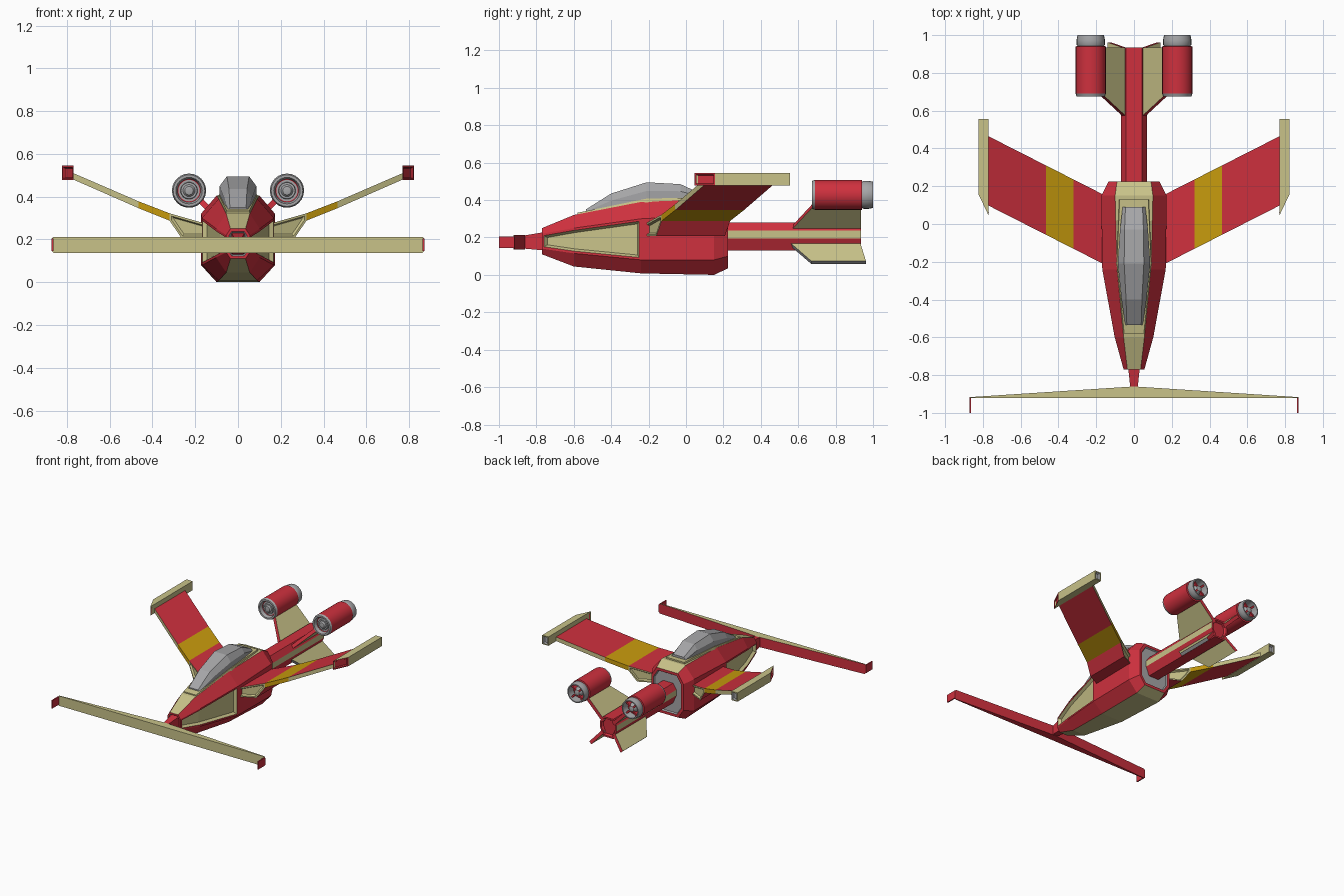
import bpy, bmesh, math
from mathutils import Vector

if "Cube" in bpy.data.objects:
    bpy.data.objects.remove(bpy.data.objects["Cube"])

MATS = []
for name, col in [("red", (0.62, 0.030, 0.048)), ("cream", (0.58, 0.54, 0.25)),
                  ("yellow", (0.58, 0.33, 0.004)), ("grey", (0.38, 0.38, 0.39))]:
    m = bpy.data.materials.new(name)
    m.diffuse_color = (*col, 1)
    m.use_nodes = True
    m.node_tree.nodes["Principled BSDF"].inputs["Base Color"].default_value = m.diffuse_color
    MATS.append(m)
RED, CREAM, YELLOW, GREY = range(4)


def finish(name, bm):
    me = bpy.data.meshes.new(name)
    bm.to_mesh(me)
    bm.free()
    for m in MATS:
        me.materials.append(m)
    ob = bpy.data.objects.new(name, me)
    bpy.context.collection.objects.link(ob)
    return ob


def loft(name, sections, rule, insets=()):
    """Skin equal-length sections, cap the ends, colour by rule(centre, normal),
    then recess the faces picked by each (test, border, depth, colour)."""
    bm = bmesh.new()
    rings = [[bm.verts.new(p) for p in s] for s in sections]
    n = len(rings[0])
    for a, b in zip(rings, rings[1:]):
        for i in range(n):
            j = (i + 1) % n
            bm.faces.new((a[i], a[j], b[j], b[i]))
    bm.faces.new(rings[0])
    bm.faces.new(rings[-1])
    bmesh.ops.recalc_face_normals(bm, faces=bm.faces)
    bm.normal_update()
    for f in bm.faces:
        f.material_index = rule(f.calc_center_median(), f.normal)
    for test, border, depth, colour in insets:
        pick = [f for f in bm.faces if test(f.calc_center_median(), f.normal)]
        bmesh.ops.inset_region(bm, faces=pick, thickness=border, use_even_offset=True)
        res = bmesh.ops.inset_region(bm, faces=pick, thickness=abs(depth) * 0.6,
                                     depth=depth, use_even_offset=True)
        for f in pick + res["faces"]:
            f.material_index = colour
    return finish(name, bm)


def lathe(name, profile, cx, cz, colour, seg=24):
    """Spin a (radius, y) profile around an axis parallel to y."""
    bm = bmesh.new()
    vs = [bm.verts.new((r, y, 0)) for r, y in profile]
    es = [bm.edges.new(p) for p in zip(vs, vs[1:])]
    bmesh.ops.spin(bm, geom=vs + es, cent=(0, 0, 0), axis=(0, 1, 0),
                   angle=math.tau, steps=seg)
    bmesh.ops.remove_doubles(bm, verts=bm.verts, dist=1e-5)
    bmesh.ops.recalc_face_normals(bm, faces=bm.faces)
    bmesh.ops.translate(bm, verts=bm.verts, vec=(cx, 0, cz))
    for f in bm.faces:
        f.material_index = colour
    ob = finish(name, bm)
    bpy.ops.object.select_all(action='DESELECT')
    ob.select_set(True)
    bpy.context.view_layer.objects.active = ob
    bpy.ops.object.shade_smooth_by_angle(angle=math.radians(35))
    return ob


def octagon(y, wt, w, zb, zl, zu, zt):
    half = [(wt, zb), (w, zl), (w, zu), (wt, zt)]
    return [(x, y, z) for x, z in half] + [(-x, y, z) for x, z in half[::-1]]


def solid(colour):
    return lambda c, n: colour


# Fuselage with recessed side panels, nose socket and rear plate
loft("fuselage", [
    octagon(-0.77, 0.035, 0.055, 0.11, 0.14, 0.22, 0.25),
    octagon(-0.60, 0.055, 0.102, 0.045, 0.115, 0.25, 0.32),
    octagon(-0.24, 0.09, 0.168, 0.008, 0.08, 0.30, 0.39),
    octagon(0.15, 0.10, 0.173, 0.0, 0.08, 0.32, 0.405),
    octagon(0.225, 0.09, 0.135, 0.035, 0.10, 0.30, 0.37)],
    lambda c, n: CREAM if abs(n.z) > 0.85 else RED,
    [(lambda c, n: n.x > 0.9 and c.y < -0.24, 0.012, -0.02, CREAM),
     (lambda c, n: n.x < -0.9 and c.y < -0.24, 0.012, -0.02, CREAM),
     (lambda c, n: n.y < -0.9 and c.y < -0.76, 0.012, -0.015, GREY),
     (lambda c, n: n.y > 0.9 and c.y > 0.2, 0.02, -0.01, GREY)])

# Canopy and its frame: y, base half width, top half width, base z, top z
CANOPY = [(-0.535, 0.046, 0.038, 0.32, 0.35), (-0.40, 0.066, 0.042, 0.34, 0.435),
          (-0.21, 0.086, 0.052, 0.38, 0.495), (-0.03, 0.074, 0.05, 0.39, 0.485),
          (0.09, 0.06, 0.045, 0.39, 0.43)]
loft("canopy", [[(w, y, zb), (w, y, zb + (zt - zb) * 0.6), (t, y, zt), (-t, y, zt),
                 (-w, y, zb + (zt - zb) * 0.6), (-w, y, zb)]
                for y, w, t, zb, zt in CANOPY], solid(GREY))
loft("canopy_frame", [[(s * k, y, z) for s, k, z in
                       ((1, w + 0.014, zb), (1, w + 0.006, z1), (-1, w + 0.006, z1), (-1, w + 0.014, zb))]
                      for y, w, zb, z1 in ((-0.58, 0.046, 0.31, 0.332), (-0.21, 0.084, 0.37, 0.408),
                                           (0.13, 0.07, 0.38, 0.415))], solid(CREAM))

# Nose connector and front bar
loft("nose_connector", [[(w, y, a), (w, y, b), (-w, y, b), (-w, y, a)] for y, w, a, b in
                        ((-0.88, 0.018, 0.142, 0.208), (-0.75, 0.032, 0.13, 0.23))], solid(RED))
loft("front_bar", [[(x, -0.922, 0.137 + c), (x, -0.922, 0.212 - c), (x, yb, 0.212 - c), (x, yb, 0.137 + c)]
                   for x, yb, c in ((-0.872, -0.917, 0.01), (-0.862, -0.916, 0), (0, -0.86, 0),
                                    (0.862, -0.916, 0), (0.872, -0.917, 0.01))],
     lambda c, n: CREAM if n.y < -0.5 or n.z > 0.5 else RED)

# Rear boom with cream side stripes
loft("rear_boom", [octagon(y, 0.042, 0.07, 0.13, 0.195, 0.238, 0.28) for y in (0.21, 0.935)],
     lambda c, n: CREAM if abs(n.x) > 0.95 else RED,
     [(lambda c, n: n.y > 0.9, 0.012, -0.015, RED)])


def sweep(x):
    return -0.21 + (x - 0.165) * 0.508


def fin(name, root, tip, y_root, y_tip, thick, edge):
    """Flat swept fin between two (x, z) points, cream sides and coloured edges."""
    a, b = Vector((root[0], 0, root[1])), Vector((tip[0], 0, tip[1]))
    off = (b - a).cross(Vector((0, 1, 0))).normalized() * thick / 2
    side = off.normalized()
    secs = []
    for p, (y0, y1) in ((a, y_root), (b, y_tip)):
        secs.append([p + s * off + Vector((0, y, 0))
                     for s, y in ((1, y0), (1, y1), (-1, y1), (-1, y0))])

    def rule(c, n):
        if abs(n.dot(side)) > 0.9:
            return CREAM
        return RED if n.y > 0.5 else edge
    loft(name, secs, rule)


for s, label in ((1, "right"), (-1, "left")):
    # Swept wing in three spans: thick root with intake, yellow band, outer panel
    for part, pts, top in (
            ("wing_root", [(0.12, 0.265), (0.32, 0.322), (0.32, 0.288), (0.265, 0.207), (0.12, 0.207)], RED),
            ("wing_band", [(0.32, 0.322), (0.465, 0.378), (0.465, 0.346), (0.32, 0.288)], YELLOW),
            ("wing_outer", [(0.465, 0.378), (0.775, 0.512), (0.775, 0.482), (0.465, 0.346)], RED)):
        edge = YELLOW if top == YELLOW else CREAM
        cuts = [(lambda c, n: abs(n.y) > 0.7, 0.01, -0.012, CREAM)] if part == "wing_root" else []
        loft(f"{label}_{part}", [[(s * x, sweep(x) + d, z) for x, z in pts] for d in (0, 0.367)],
             lambda c, n, t=top, e=edge: e if abs(n.y) > 0.7 else t, cuts)

    # Wing tip pod with slanted red nose and grey rear socket
    plan = [(0.77, 0.045), (0.822, 0.155), (0.822, 0.555), (0.77, 0.555)]
    loft(f"{label}_tip_pod", [[(s * x, y, z) for x, y in plan] for z in (0.477, 0.545)],
         lambda c, n: RED if n.y < -0.2 else CREAM,
         [(lambda c, n: n.y < -0.2 and abs(n.z) < 0.1, 0.008, -0.008, RED),
          (lambda c, n: n.y > 0.9, 0.008, -0.012, GREY)])

    # Forward plate on the bar tip
    loft(f"{label}_bar_tip_plate", [[(s * x, y, z) for x, y in
                                    ((0.863, -1.0), (0.872, -1.0), (0.872, -0.918), (0.863, -0.918))]
                                   for z in (0.145, 0.205)], solid(RED))

    # Tail fins
    fin(f"{label}_upper_fin", (s * 0.04, 0.245), (s * 0.18, 0.385),
        (0.56, 0.935), (0.69, 0.935), 0.026, RED)
    fin(f"{label}_lower_fin", (s * 0.04, 0.17), (s * 0.132, 0.066),
        (0.55, 0.93), (0.67, 0.962), 0.024, GREY)

    # Engine: casing, intake with hub, nozzle with spokes and cone
    ex, ez = s * 0.229, 0.428
    lathe(f"{label}_engine_casing", [(0.05, 0.70), (0.08, 0.69), (0.08, 0.94), (0.055, 0.945), (0, 0.945)],
          ex, ez, RED)
    lathe(f"{label}_engine_intake", [(0.08, 0.69), (0.074, 0.674), (0.062, 0.674), (0.052, 0.705),
                                     (0.04, 0.705), (0.038, 0.69), (0.028, 0.69), (0.02, 0.68), (0, 0.676)],
          ex, ez, GREY)
    lathe(f"{label}_engine_nozzle", [(0.068, 0.938), (0.075, 0.95), (0.075, 0.975), (0.07, 1.0),
                                     (0.062, 1.0), (0.056, 0.946)], ex, ez, GREY)
    lathe(f"{label}_engine_cone", [(0.036, 0.944), (0.034, 0.965), (0.02, 0.985), (0, 0.992)], ex, ez, GREY)
    for k in range(4):
        a = math.pi / 4 + k * math.pi / 2
        d, t = Vector((math.cos(a), 0, math.sin(a))), Vector((-math.sin(a), 0, math.cos(a))) * 0.006
        base = Vector((ex, 0, ez))
        loft(f"{label}_nozzle_spoke_{k + 1}",
             [[base + d * r + t * q + Vector((0, y, 0)) for q, y in
               ((-1, 0.944), (1, 0.944), (1, 0.985), (-1, 0.985))] for r in (0.02, 0.064)], solid(RED))
